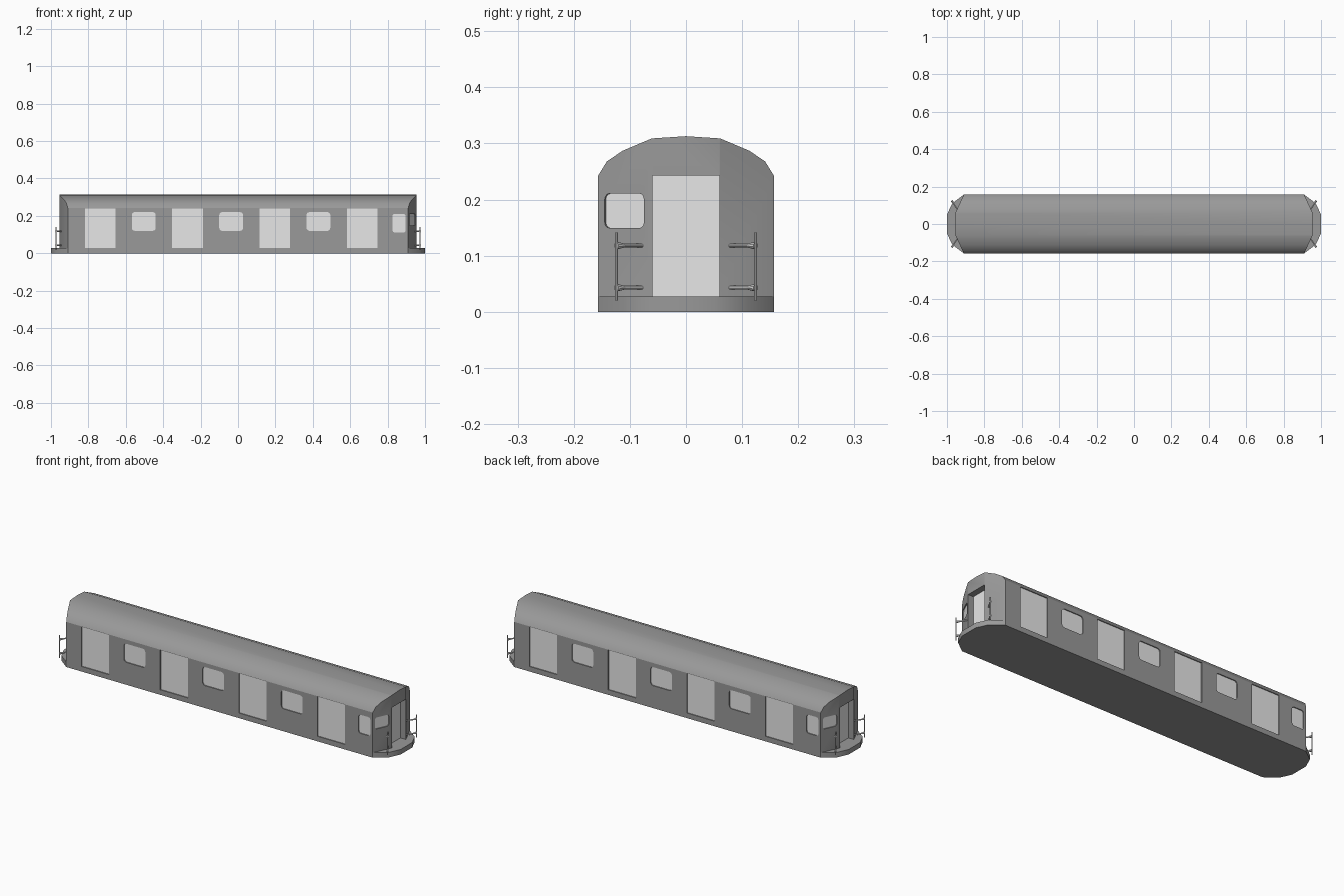
import bpy, bmesh, math
from mathutils import Matrix, Vector

if "Cube" in bpy.data.objects:
    bpy.data.objects.remove(bpy.data.objects["Cube"])


def material(name, value):
    mat = bpy.data.materials.new(name)
    mat.use_nodes = True
    colour = (value, value, value, 1)
    mat.diffuse_color = colour
    mat.node_tree.nodes["Principled BSDF"].inputs["Base Color"].default_value = colour
    return mat


BODY = material("body grey", 0.32)
PALE = material("pale grey", 0.8)

HALF_W, DECK_Z = 0.157, 0.027
SIDE_X, END_X, END_Y = 0.91, 0.955, 0.06


def make_object(name, bm, mat, smooth=True):
    bmesh.ops.recalc_face_normals(bm, faces=bm.faces)
    mesh = bpy.data.meshes.new(name)
    bm.to_mesh(mesh)
    bm.free()
    mesh.materials.append(mat)
    obj = bpy.data.objects.new(name, mesh)
    bpy.context.collection.objects.link(obj)
    if smooth:
        shade(obj)
    return obj


def shade(obj):
    bpy.ops.object.select_all(action="DESELECT")
    obj.select_set(True)
    bpy.context.view_layer.objects.active = obj
    bpy.ops.object.shade_smooth_by_angle(angle=math.radians(30))


def extrude_outline(bm, points, offset):
    face = bm.faces.new([bm.verts.new(p) for p in points])
    new = bmesh.ops.extrude_face_region(bm, geom=[face])["geom"]
    verts = [v for v in new if isinstance(v, bmesh.types.BMVert)]
    bmesh.ops.translate(bm, verts=verts, vec=offset)


def rounded_panel(bm, width, height, thick, radius, matrix):
    """Upright panel centred on the origin, facing -y, moved by matrix."""
    points = []
    for i, (sx, sz) in enumerate([(1, 1), (-1, 1), (-1, -1), (1, -1)]):
        cx, cz = sx * (width / 2 - radius), sz * (height / 2 - radius)
        for step in range(4 if radius else 1):
            a = math.pi / 2 * (i + step / 3)
            points.append((cx + radius * math.cos(a), -thick / 2,
                           cz + radius * math.sin(a)))
    sub = bmesh.new()
    extrude_outline(sub, points, (0, thick, 0))
    sub.transform(matrix)
    bmesh.ops.recalc_face_normals(sub, faces=sub.faces)
    temp = bpy.data.meshes.new("temp")
    sub.to_mesh(temp)
    sub.free()
    bm.from_mesh(temp)
    bpy.data.meshes.remove(temp)


def rod(bm, start, end, r1, r2):
    start, end = Vector(start), Vector(end)
    axis = end - start
    turn = axis.to_track_quat("Z", "Y").to_matrix().to_4x4()
    bmesh.ops.create_cone(bm, cap_ends=True, segments=10, radius1=r1, radius2=r2,
                          depth=axis.length,
                          matrix=Matrix.Translation((start + end) / 2) @ turn)


# Floor slab with rounded end platforms
corner = [(SIDE_X, HALF_W), (0.972, 0.11), (1.0, 0.05)]
quarter = [(x, -y) for x, y in corner] + [(x, y) for x, y in reversed(corner)]
outline = quarter + [(-x, -y) for x, y in quarter]
bm = bmesh.new()
extrude_outline(bm, [(x, y, 0) for x, y in outline], (0, 0, DECK_Z))
make_object("floor_slab", bm, BODY)

# Car body: arched section, corners sliced off at both ends
arch = [(HALF_W, DECK_Z), (HALF_W, 0.242), (0.141, 0.268), (0.113, 0.287), (0.061, 0.309)]
section = arch + [(0, 0.313)] + [(-y, z) for y, z in reversed(arch)]
bm = bmesh.new()
extrude_outline(bm, [(-END_X, y, z) for y, z in section], (2 * END_X, 0, 0))
for sx in (-1, 1):
    for sy in (-1, 1):
        cut = bmesh.ops.bisect_plane(
            bm, geom=bm.verts[:] + bm.edges[:] + bm.faces[:], clear_outer=True,
            plane_co=(sx * SIDE_X, sy * HALF_W, 0),
            plane_no=(sx * (HALF_W - END_Y), sy * (END_X - SIDE_X), 0))
        rim = [e for e in cut["geom_cut"] if isinstance(e, bmesh.types.BMEdge)]
        bmesh.ops.contextual_create(bm, geom=rim)
body = make_object("car_body", bm, BODY, smooth=False)

# Openings: name, surface position, turn, width, height, corner radius, depth
door_z, door_h = 0.13, 0.22
openings = []
for i in range(4):
    openings.append(("side_door", (-0.737 + 0.467 * i, -HALF_W, door_z), 0,
                     0.164, door_h, 0, 0.008))
for i in range(3):
    openings.append(("side_window", (-0.504 + 0.467 * i, -HALF_W, 0.17), 0,
                     0.127, 0.1, 0.015, 0.008))
openings.append(("cab_side_window", (0.861, -HALF_W, 0.161), 0, 0.07, 0.1, 0.012, 0.008))
slant = math.atan2(HALF_W - END_Y, END_X - SIDE_X)
openings.append(("cab_end_window", (0.932, -0.11, 0.18), slant, 0.077, 0.062, 0.01, 0.008))
openings.append(("end_door", (END_X, 0, 0.1315), math.pi / 2, 0.119, 0.223, 0, 0.035))

cutters = bmesh.new()
for half in range(2):
    spin = Matrix.Rotation(math.pi * half, 4, "Z")
    for name, place, turn, w, h, r, depth in openings:
        frame = spin @ Matrix.Translation(place) @ Matrix.Rotation(turn, 4, "Z")
        rounded_panel(cutters, w, h, 2 * depth, r, frame)
        pane = bmesh.new()
        rounded_panel(pane, w + 0.002, h + 0.002, 0.004, r,
                      frame @ Matrix.Translation((0, depth - 0.001, 0)))
        make_object(name, pane, PALE, smooth=False)

# Cut the recesses into the body
cutter = make_object("opening_cutter", cutters, BODY, smooth=False)
cutter.hide_render = True
mod = body.modifiers.new("openings", "BOOLEAN")
mod.operation = "DIFFERENCE"
mod.solver = "EXACT"
mod.object = cutter
bpy.context.view_layer.objects.active = body
body.select_set(True)
bpy.ops.object.modifier_apply(modifier=mod.name)
bpy.data.objects.remove(cutter)
shade(body)

# Grab rails beside the end doors
for sx in (-1, 1):
    for sy in (-1, 1):
        bm = bmesh.new()
        pole = Vector((sx * 0.974, sy * 0.124, 0))
        foot = Vector((sx * 0.944, sy * 0.077, 0))
        rod(bm, pole + Vector((0, 0, 0.02)), pole + Vector((0, 0, 0.141)), 0.0028, 0.0028)
        for z in (0.043, 0.118):
            lift = Vector((0, 0, z))
            rod(bm, foot + lift, pole + lift, 0.0035, 0.0035)
            rod(bm, foot.lerp(pole, 0.7) + lift, pole + lift, 0.0035, 0.007)
        make_object("grab_rail", bm, PALE)
